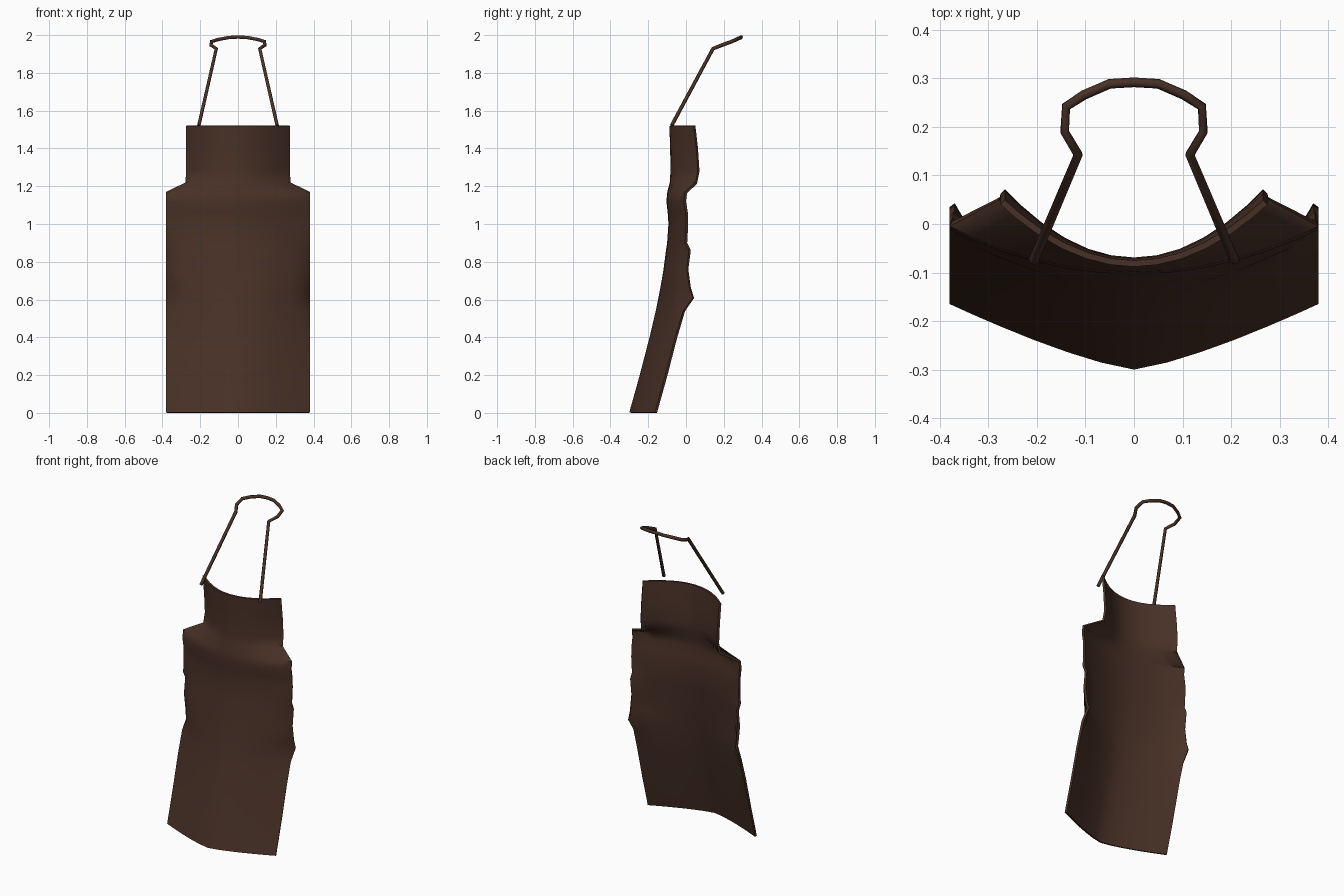
import bpy

if "Cube" in bpy.data.objects:
    bpy.data.objects.remove(bpy.data.objects["Cube"])

leather = bpy.data.materials.new("dark brown leather")
leather.diffuse_color = (0.066, 0.031, 0.020, 1)
leather.use_nodes = True
leather.node_tree.nodes["Principled BSDF"].inputs["Base Color"].default_value = leather.diffuse_color

# Apron rows: height, half width, front y at middle, y at side edge, curve power, edge flare
rows = [
    (0.003, 0.38, -0.300, -0.165, 1.3, 0),
    (0.20, 0.38, -0.245, -0.110, 1.4, 0),
    (0.40, 0.38, -0.193, -0.058, 1.5, 0),
    (0.54, 0.38, -0.160, -0.025, 1.6, 0.010),
    (0.61, 0.38, -0.146, -0.015, 1.7, 0.050),
    (0.66, 0.38, -0.136, -0.022, 1.7, 0.040),
    (0.76, 0.38, -0.119, -0.015, 1.8, 0.018),
    (0.86, 0.38, -0.106, -0.005, 1.8, 0.020),
    (0.90, 0.38, -0.100, -0.005, 1.8, 0),
    (1.00, 0.38, -0.093, 0.000, 1.9, 0),
    (1.06, 0.38, -0.097, -0.002, 1.9, 0),
    (1.12, 0.38, -0.104, -0.012, 2.0, 0),
    (1.17, 0.38, -0.099, -0.005, 2.0, 0),
    (1.22, 0.278, -0.086, 0.050, 2.0, 0),
    (1.28, 0.275, -0.082, 0.062, 2.0, 0),
    (1.40, 0.275, -0.084, 0.054, 2.0, 0),
    (1.52, 0.275, -0.088, 0.040, 2.0, 0),
]
half = [0, 0.18, 0.36, 0.54, 0.72, 0.88, 1]
cols = [-u for u in reversed(half[1:])] + half
n = len(cols)
verts, faces = [], []
for z, w, mid, edge, power, flare in rows:
    for u in cols:
        y = mid + (edge - mid) * abs(u) ** power
        if abs(u) == 1:
            y += flare
        verts.append((u * w, y, z))
for i in range(len(rows) - 1):
    for j in range(n - 1):
        a = i * n + j
        faces.append((a, a + 1, a + n + 1, a + n))

mesh = bpy.data.meshes.new("apron_body")
mesh.from_pydata(verts, [], faces)
mesh.materials.append(leather)
apron = bpy.data.objects.new("apron_body", mesh)
bpy.context.collection.objects.link(apron)
for p in mesh.polygons:
    p.use_smooth = True
# Cloth thickness, placed behind the front surface
solid = apron.modifiers.new("thickness", 'SOLIDIFY')
solid.thickness = 0.013
solid.offset = -1
bpy.context.view_layer.objects.active = apron
apron.select_set(True)
bpy.ops.object.modifier_apply(modifier="thickness")
bpy.ops.object.shade_smooth_by_angle(angle=0.9)

# Neck strap: mirrored path swept with a thin tube
side = [(0.207, -0.075, 1.523), (0.115, 0.143, 1.928), (0.143, 0.19, 1.947),
        (0.14, 0.242, 1.966), (0.103, 0.266, 1.977), (0.05, 0.289, 1.987)]
path = [(-x, y, z) for x, y, z in side] + [(0, 0.292, 1.99)] + side[::-1]
curve = bpy.data.curves.new("neck_strap", 'CURVE')
curve.dimensions = '3D'
curve.bevel_depth = 0.010
curve.bevel_resolution = 1
curve.use_fill_caps = True
spline = curve.splines.new('POLY')
spline.points.add(len(path) - 1)
for point, co in zip(spline.points, path):
    point.co = (*co, 1)
curve.materials.append(leather)
strap = bpy.data.objects.new("neck_strap", curve)
bpy.context.collection.objects.link(strap)
